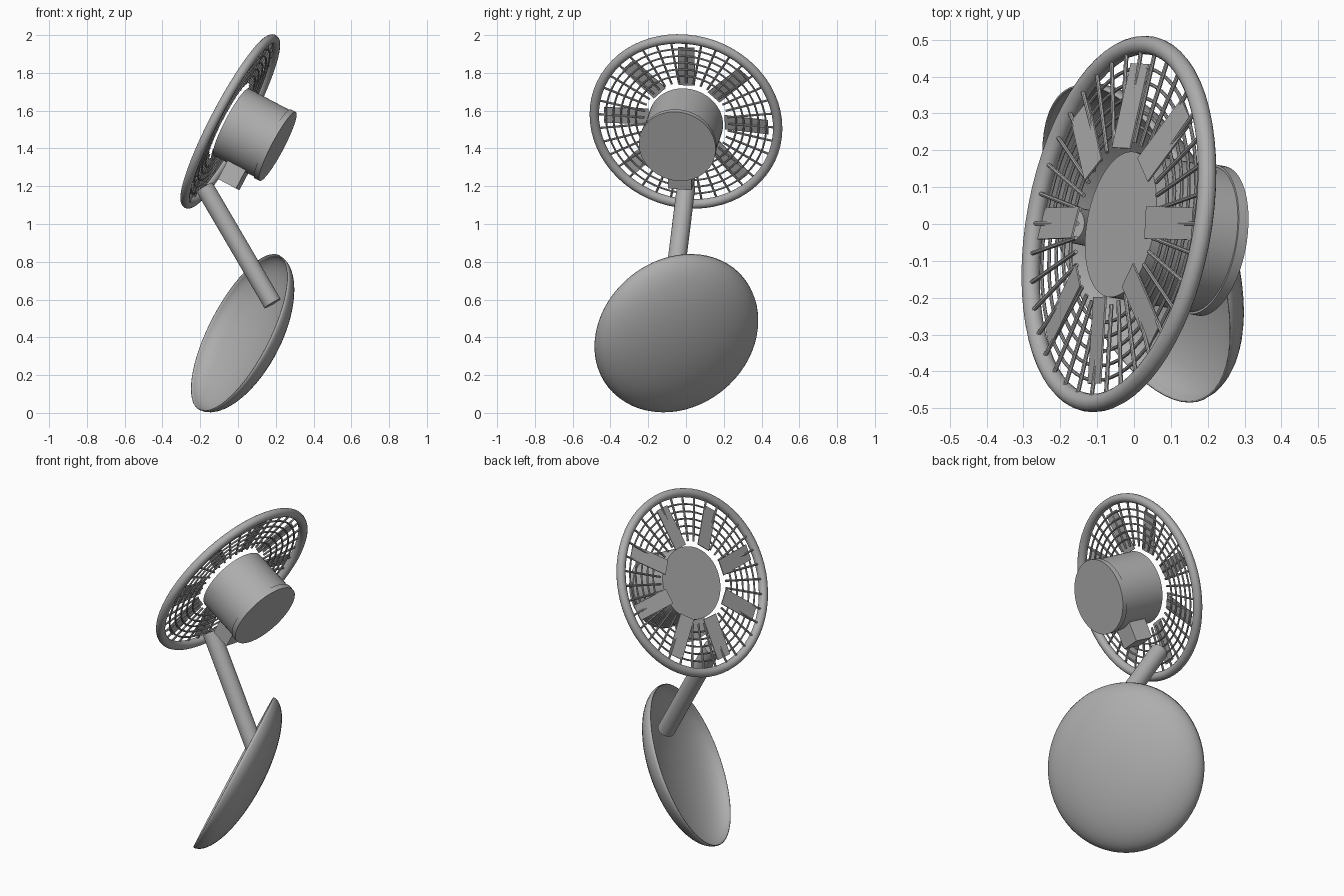
import bpy, bmesh
from math import pi, sin, cos, radians
from mathutils import Matrix, Vector

cube = bpy.data.objects.get("Cube")
if cube:
    bpy.data.objects.remove(cube)

grey = bpy.data.materials.new("plain_grey")
grey.use_nodes = True
grey.diffuse_color = (0.42, 0.42, 0.42, 1)
grey.node_tree.nodes["Principled BSDF"].inputs["Base Color"].default_value = grey.diffuse_color


def frame(origin, normal, hint):
    """Local z along normal, local y as near to hint as possible."""
    z = Vector(normal).normalized()
    h = Vector(hint)
    y = (h - z * h.dot(z)).normalized()
    x = y.cross(z)
    rot = Matrix((x, y, z)).transposed().to_4x4()
    return Matrix.Translation(origin) @ rot


def finish(name, bm, matrix, smooth=True):
    mesh = bpy.data.meshes.new(name)
    bmesh.ops.recalc_face_normals(bm, faces=bm.faces)
    bm.to_mesh(mesh)
    bm.free()
    obj = bpy.data.objects.new(name, mesh)
    bpy.context.collection.objects.link(obj)
    obj.matrix_world = matrix
    mesh.materials.append(grey)
    if smooth:
        bpy.ops.object.select_all(action="DESELECT")
        obj.select_set(True)
        bpy.context.view_layer.objects.active = obj
        bpy.ops.object.shade_smooth_by_angle(angle=radians(35))
    return obj


def add_rod(bm, a, b, radius, sides):
    a, b = Vector(a), Vector(b)
    turn = (b - a).to_track_quat("Z", "Y").to_matrix().to_4x4()
    bmesh.ops.create_cone(bm, cap_ends=True, segments=sides, radius1=radius, radius2=radius,
                          depth=(b - a).length, matrix=Matrix.Translation((a + b) / 2) @ turn)


def add_hoop(bm, major, minor, segments, sides):
    rows = []
    for i in range(segments):
        a = 2 * pi * i / segments
        row = []
        for j in range(sides):
            t = 2 * pi * j / sides
            r = major + minor * cos(t)
            row.append(bm.verts.new((r * cos(a), r * sin(a), minor * sin(t))))
        rows.append(row)
    for i in range(segments):
        p, q = rows[i], rows[(i + 1) % segments]
        for j in range(sides):
            k = (j + 1) % sides
            bm.faces.new((p[j], q[j], q[k], p[k]))


def add_box(bm, size, matrix):
    bmesh.ops.create_cube(bm, size=1, matrix=matrix @ Matrix.Diagonal((*size, 1)))


# Tilted frame shared by the whole wheel
wheel = frame((-0.041, 0, 1.543), (-0.874, 0.16, 0.46), (0, 1, 0))

# Outer rim
bm = bmesh.new()
add_hoop(bm, 0.492, 0.025, 64, 16)
finish("outer_rim", bm, wheel)

# Radial wires
bm = bmesh.new()
for i in range(36):
    a = 2 * pi * i / 36
    d = Vector((cos(a), sin(a), 0))
    up = Vector((0, 0, 0.008))
    add_rod(bm, d * 0.226 + up, d * 0.49 + up, 0.006, 8)
finish("radial_wires", bm, wheel)

# Concentric wires
bm = bmesh.new()
for i in range(5):
    add_hoop(bm, 0.27 + 0.04 * i, 0.005, 64, 8)
finish("concentric_wires", bm, wheel)

# Thin paddles around the hub
bm = bmesh.new()
for i in range(8):
    place = (Matrix.Rotation(i * pi / 4, 4, "Z") @ Matrix.Translation((0.322, 0, 0.015))
             @ Matrix.Rotation(radians(5), 4, "Y") @ Matrix.Rotation(radians(6), 4, "X"))
    add_box(bm, (0.236, 0.088, 0.005), place)
finish("paddles", bm, wheel, False)

# Drum with a slightly wider end band
bm = bmesh.new()
add_rod(bm, (0, 0, -0.006), (0, 0, -0.27), 0.2, 64)
finish("drum", bm, wheel)
bm = bmesh.new()
add_rod(bm, (0, 0, -0.258), (0, 0, -0.288), 0.206, 64)
finish("drum_end_band", bm, wheel)

# Bracket under the drum
bm = bmesh.new()
add_box(bm, (0.14, 0.125, 0.11), Matrix.Translation((-0.23, 0, -0.15)))
finish("bracket", bm, wheel, False)

# Boom reaching down to the dish
bm = bmesh.new()
add_rod(bm, (-0.177, 0.0, 1.194), (0.183, -0.076, 0.579), 0.049, 32)
finish("boom", bm, Matrix())

# Shallow dish, half of a flattened ball spun around its axis
rim, depth, steps = 0.461, 0.167, 16
bm = bmesh.new()
verts = []
for i in range(steps + 1):
    t = pi / 2 * i / steps
    verts.append(bm.verts.new((rim * sin(t), 0, -depth * cos(t))))
edges = [bm.edges.new(pair) for pair in zip(verts, verts[1:])]
bmesh.ops.spin(bm, geom=verts + edges, cent=(0, 0, 0), axis=(0, 0, 1),
               angle=2 * pi, steps=64, use_duplicate=False)
bmesh.ops.remove_doubles(bm, verts=bm.verts, dist=0.0005)
dish = finish("dish", bm, frame((0.007, -0.053, 0.425), (-0.83, -0.35, 0.43), (0, 1, 0)))
shell = dish.modifiers.new("shell", "SOLIDIFY")
shell.thickness = 0.005
